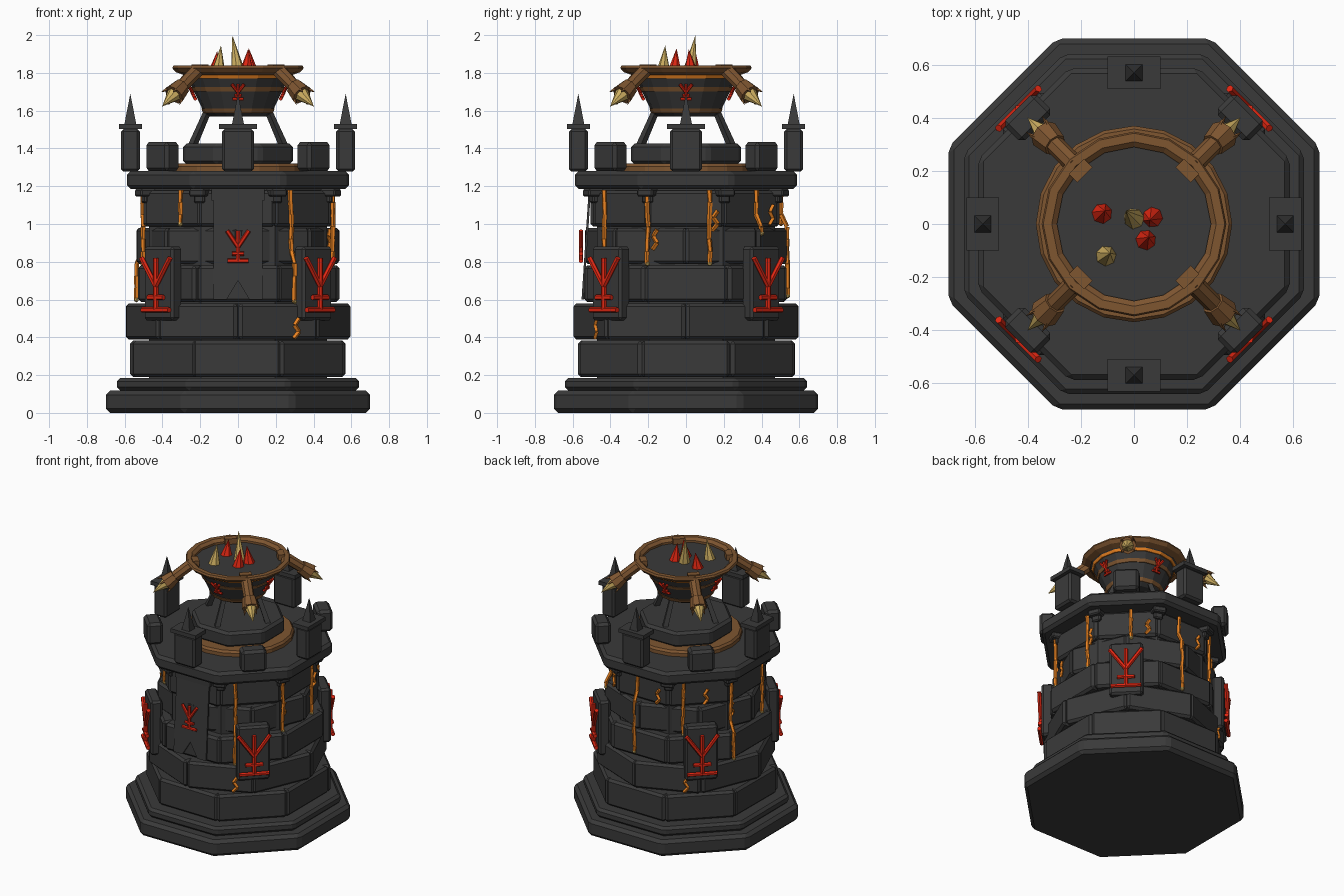
import bpy, bmesh, math, random
from math import sin, cos, tan, pi, radians
from mathutils import Matrix, Vector

if "Cube" in bpy.data.objects:
    bpy.data.objects.remove(bpy.data.objects["Cube"])
random.seed(4)


def material(name, rgb):
    m = bpy.data.materials.new(name)
    m.use_nodes = True
    m.diffuse_color = (*rgb, 1)
    m.node_tree.nodes["Principled BSDF"].inputs["Base Color"].default_value = (*rgb, 1)
    return m


STONE = material("dark stone", (0.042, 0.042, 0.042))
WOOD = material("brown wood", (0.21, 0.092, 0.03))
GOLD = material("gold", (0.62, 0.43, 0.12))
RED = material("red", (0.75, 0.02, 0.006))
LAVA = material("orange lava", (0.8, 0.22, 0.015))
FLAT = pi / 8                                   # turn that puts an octagon's flat side to the front
CARDINAL = [i * pi / 2 for i in range(4)]
DIAGONAL = [a + pi / 4 for a in CARDINAL]


def turn(angle):
    return Matrix.Rotation(angle, 4, 'Z')


def finish(name, bm, mat, bevel=0):
    bmesh.ops.recalc_face_normals(bm, faces=bm.faces)
    mesh = bpy.data.meshes.new(name)
    bm.to_mesh(mesh)
    bm.free()
    mesh.materials.append(mat)
    ob = bpy.data.objects.new(name, mesh)
    bpy.context.collection.objects.link(ob)
    if bevel:
        mod = ob.modifiers.new("chamfer", 'BEVEL')
        mod.width, mod.segments, mod.limit_method = bevel, 1, 'ANGLE'
    return ob


def box(bm, size, centre, matrix=Matrix()):
    m = matrix @ Matrix.Translation(centre) @ Matrix.Diagonal((*size, 1))
    bmesh.ops.create_cube(bm, size=1, matrix=m)


def rod(bm, a, b, r1, r2, sides, matrix=Matrix()):
    a, b = Vector(a), Vector(b)
    m = matrix @ Matrix.Translation((a + b) / 2) @ (b - a).to_track_quat('Z', 'Y').to_matrix().to_4x4()
    bmesh.ops.create_cone(bm, cap_ends=True, segments=sides, radius1=r1, radius2=r2,
                          depth=(b - a).length, matrix=m)


def lathe(name, profile, sides, mat, bevel=0, closed=False, spin=0):
    """Rings of points swept round z; open profiles get flat caps."""
    bm = bmesh.new()
    rings = [[bm.verts.new((r * cos(spin + 2 * pi * i / sides), r * sin(spin + 2 * pi * i / sides), z))
              for i in range(sides)] for r, z in profile]
    pairs = list(zip(rings, rings[1:])) + ([(rings[-1], rings[0])] if closed else [])
    for lo, hi in pairs:
        for i in range(sides):
            j = (i + 1) % sides
            bm.faces.new((lo[i], lo[j], hi[j], hi[i]))
    if not closed:
        bm.faces.new(rings[0][::-1])
        bm.faces.new(rings[-1])
    return finish(name, bm, mat, bevel)


def octagon(name, apothem, z0, z1, bevel):
    r = apothem / cos(FLAT)
    return lathe(name, [(r, z0), (r, z1)], 8, STONE, bevel, spin=FLAT)


def rune(bm, w, h, r, matrix):
    """Stem, forked arms and two feet in the xz plane, standing on the origin."""
    rod(bm, (0, 0, 0), (0, 0, h), r, r, 6, matrix)
    for s in (-1, 1):
        rod(bm, (0, 0, h * 0.46), (s * w, 0, h), r, r, 6, matrix)
    for z, k in ((0, 0.95), (0.24, 0.55)):
        rod(bm, (-w * k, 0, h * z), (w * k, 0, h * z), r, r, 6, matrix)


# Stepped plinth, core and parapet slab
octagon("plinth", 0.70, 0, 0.118, 0.022)
octagon("plinth_step", 0.64, 0.118, 0.185, 0.018)
octagon("tower_core", 0.47, 0.18, 1.2, 0)
octagon("parapet_slab", 0.588, 1.185, 1.28, 0.02)

# Staggered block courses: bottom height, apothem, turn
COURSES = [(0.19, 0.573, 0), (0.388, 0.553, FLAT), (0.588, 0.533, 0), (0.788, 0.503, FLAT), (0.986, 0.498, 0)]
for n, (z, ap, rot) in enumerate(COURSES):
    bm = bmesh.new()
    for i in range(8):
        a = ap + random.uniform(-0.006, 0.006)
        box(bm, (2 * ap * tan(FLAT) - 0.006, 0.14, 0.192), (0, 0.07 - a, z + 0.096),
            turn(rot + i * pi / 4 + random.uniform(-0.015, 0.015)))
    finish(f"block_course_{n + 1}", bm, STONE, 0.016)


def wall(angle, z):
    """Distance from the axis to the wall face at an angle and height."""
    _, ap, rot = [c for c in COURSES if c[0] <= z][-1]
    return ap / cos((angle - rot + FLAT) % (pi / 4) - FLAT) + 0.005


# Corbels under the slab corners
bm = bmesh.new()
for i in range(8):
    m = turn(FLAT + i * pi / 4)
    box(bm, (0.09, 0.1, 0.04), (0, -0.525, 1.165), m)
    box(bm, (0.06, 0.08, 0.05), (0, -0.505, 1.135), m)
finish("corbels", bm, STONE, 0.008)

# Merlons: tall capped pillars with spikes on the sides, plain blocks on the diagonals
pillars, caps, spikes, blocks = (bmesh.new() for _ in range(4))
for a in CARDINAL:
    m = turn(a)
    box(pillars, (0.17, 0.1, 0.225), (0, -0.57, 1.39), m)
    box(caps, (0.2, 0.122, 0.028), (0, -0.57, 1.516), m)
    rod(spikes, (0, 0, 1.53), (0, 0, 1.69), 0.044, 0, 4, m @ Matrix.Translation((0, -0.57, 0)) @ turn(pi / 4))
for a in DIAGONAL:
    box(blocks, (0.17, 0.105, 0.155), (0, -0.566, 1.357), turn(a))
finish("merlon_pillars", pillars, STONE, 0.014)
finish("merlon_caps", caps, STONE)
finish("merlon_spikes", spikes, STONE)
finish("diagonal_merlons", blocks, STONE, 0.018)

# Diagonal plaques with red runes
plaques, runes = bmesh.new(), bmesh.new()
for a in DIAGONAL:
    box(plaques, (0.22, 0.08, 0.39), (0, -0.562, 0.685), turn(a))
    rune(runes, 0.106, 0.275, 0.0145, turn(a) @ Matrix.Translation((0, -0.616, 0.545)))
finish("plaques", plaques, STONE, 0.014)

# Swallow-tailed front banner, hanging slightly outward from its bar
bm = bmesh.new()
outline = [(-0.13, 1.13), (-0.13, 0.6), (-0.06, 0.6), (0, 0.7), (0.06, 0.6), (0.13, 0.6), (0.13, 1.13)]
face = bm.faces.new([bm.verts.new((x, -0.553 + (z - 0.6) * 0.065, z)) for x, z in outline])
ext = bmesh.ops.extrude_face_region(bm, geom=[face])["geom"]
bmesh.ops.translate(bm, vec=(0, 0.012, 0), verts=[v for v in ext if isinstance(v, bmesh.types.BMVert)])
box(bm, (0.28, 0.03, 0.06), (0, -0.505, 1.155))
finish("front_banner", bm, STONE)
rune(runes, 0.058, 0.16, 0.0115, Matrix.Translation((0, -0.556, 0.805)))

# Roof ring and pedestal carrying the brazier
lathe("roof_wood_ring", [(0.37, 1.275), (0.37, 1.305), (0.358, 1.32)], 20, WOOD)
octagon("pedestal", 0.29, 1.315, 1.425, 0.018)
bm = bmesh.new()
for a in CARDINAL:
    rod(bm, (0, -0.243, 1.41), (0, -0.16, 1.6), 0.024, 0.02, 4, turn(a))
finish("brazier_struts", bm, STONE)

# Brazier bowl, bands and rim
lathe("brazier_bowl", [(0.15, 1.57), (0.18, 1.59), (0.272, 1.785), (0.3, 1.805)], 16, STONE)
lathe("lower_band", [(0.184, 1.588), (0.195, 1.612)], 16, WOOD)
lathe("upper_band", [(0.238, 1.702), (0.248, 1.724)], 16, WOOD)
lathe("glowing_band", [(0.272, 1.77), (0.28, 1.788)], 16, LAVA)
lathe("brazier_rim", [(0.29, 1.79), (0.33, 1.804), (0.348, 1.825), (0.342, 1.838), (0.31, 1.838), (0.29, 1.82)],
      16, WOOD, closed=True)
for a in CARDINAL:
    rune(runes, 0.032, 0.085, 0.009,
         turn(a) @ Matrix.Translation((0, -0.226, 1.662)) @ Matrix.Rotation(0.44, 4, 'X'))
finish("red_runes", runes, RED)

# Horned arms on the diagonals
arms, tips = bmesh.new(), bmesh.new()
for a in DIAGONAL:
    m = turn(a)
    box(arms, (0.08, 0.045, 0.04), (0, -0.285, 1.825), m)
    rod(arms, (0, -0.31, 1.81), (0, -0.43, 1.722), 0.038, 0.036, 8, m)
    rod(arms, (0, -0.42, 1.729), (0, -0.48, 1.684), 0.046, 0.058, 8, m)
    rod(tips, (0, -0.475, 1.688), (0, -0.568, 1.622), 0.042, 0, 8, m)
    for i in range(4):                          # claws splayed round the tip
        s, u = cos(pi / 4 + i * pi / 2), sin(pi / 4 + i * pi / 2)
        out = Vector((s, -u * 0.6, u * 0.8))
        c = Vector((0, -0.474, 1.688)) + out * 0.047
        rod(arms, c, c + out * 0.014 + Vector((0, -0.034, -0.025)), 0.012, 0, 4, m)
finish("horn_arms", arms, WOOD)
finish("horn_tips", tips, GOLD)

# Flame shards in the bowl: base x, base y, top height, lean
gold, red = bmesh.new(), bmesh.new()
for bm, x, y, top, lean in ((gold, 0, 0.02, 2.0, (-0.03, 0.03)), (gold, -0.105, -0.12, 1.945, (0.015, 0.01)),
                            (red, -0.12, 0.04, 1.915, (0.01, 0.01)), (red, 0.07, 0.025, 1.925, (-0.01, -0.01)),
                            (red, 0.045, -0.06, 1.93, (0.01, 0.01))):
    rod(bm, (x, y, 1.8), (x + lean[0], y + lean[1], top), 0.04, 0, 7)
finish("gold_shards", gold, GOLD)
finish("red_shards", red, RED)

# Molten drips hanging down over the blocks: angle from the front, lower end
drips, beads = bmesh.new(), bmesh.new()


def polar(angle, r, z):
    return Vector((r * sin(angle), -r * cos(angle), z))


for deg, low in ((33, 0.59), (68, 0.79), (104, 0.79), (138, 0.95), (176, 0.62),
                 (213, 0.79), (248, 0.6), (287, 0.79), (323, 1.0)):
    a, z, r = radians(deg), 1.18, 0
    points = []
    while z > low:
        r = max(r, wall(a, z), wall(a, max(z - 0.04, low)))
        points.append(polar(a + random.uniform(-0.008, 0.008), r, z))
        z -= 0.065
    points.append(polar(a, r, low))
    for p, q in zip(points, points[1:]):
        rod(drips, p, q, 0.014, 0.012, 5)
    bmesh.ops.create_icosphere(beads, subdivisions=1, radius=0.015, matrix=Matrix.Translation(points[-1]))

# Short zigzag cracks: angle, upper end
for deg, top in ((33, 0.5), (71, 0.97), (107, 1.07), (150, 1.1), (194, 1.1), (215, 0.5), (230, 1.1), (251, 0.97)):
    pts = [polar(radians(deg + s), wall(radians(deg + s), top - i * 0.035), top - i * 0.035)
           for i, s in enumerate((1.5, -1, 1.5, -1.5))]
    for p, q in zip(pts, pts[1:]):
        rod(drips, p, q, 0.012, 0.011, 4)
finish("lava_drips", drips, LAVA)
finish("drip_beads", beads, GOLD)
